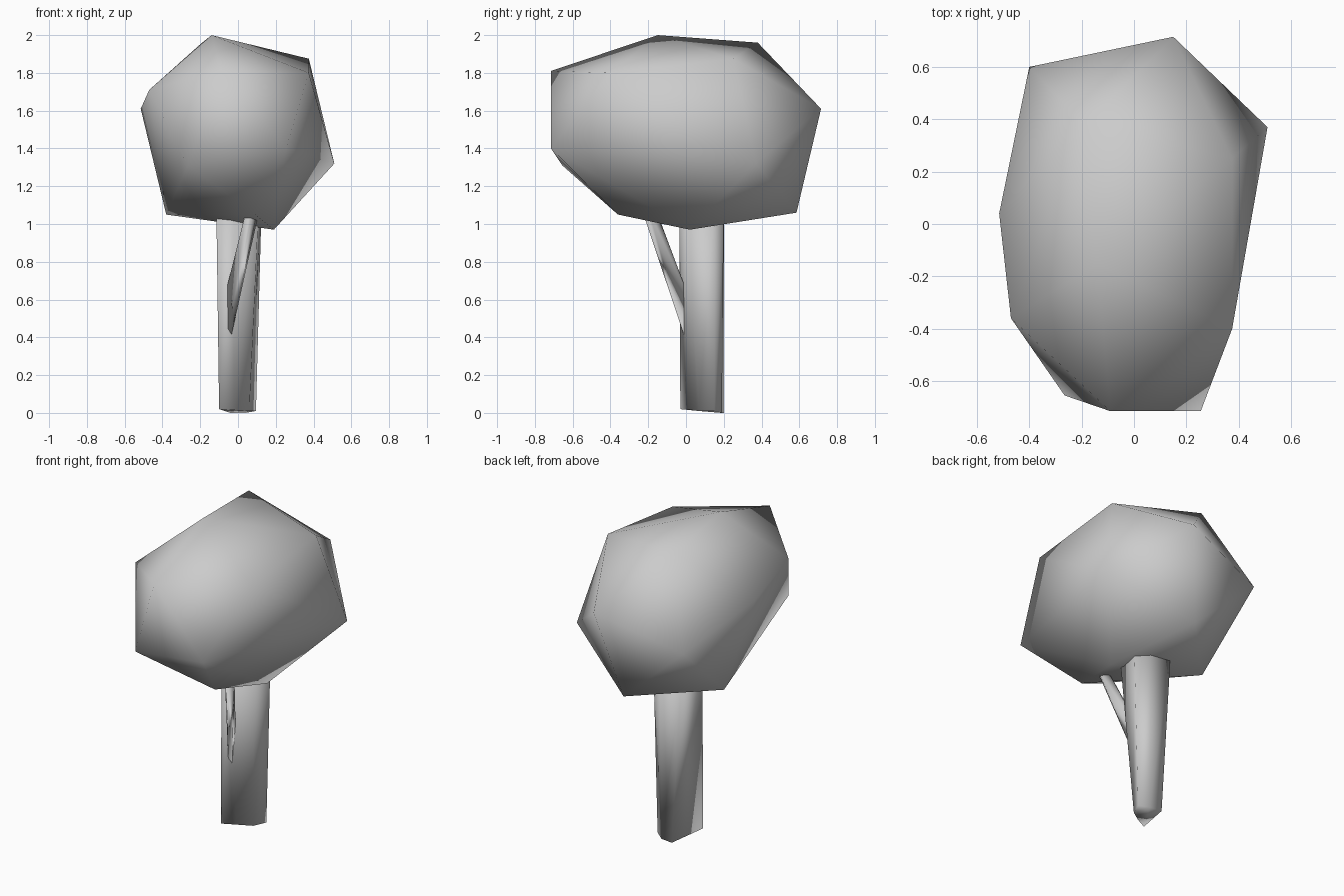
import bpy
import bmesh

cube = bpy.data.objects.get("Cube")
if cube:
    bpy.data.objects.remove(cube, do_unlink=True)

# Single plain grey for the whole tree
GREY = (0.6, 0.6, 0.6, 1)
grey = bpy.data.materials.new("plain grey")
grey.use_nodes = True
grey.diffuse_color = GREY
grey.node_tree.nodes["Principled BSDF"].inputs["Base Color"].default_value = GREY


def hull_part(name, points):
    """Wrap a faceted, smooth shaded skin around a few corner points."""
    bm = bmesh.new()
    for point in points:
        bm.verts.new(point)
    result = bmesh.ops.convex_hull(bm, input=bm.verts[:])
    loose = [v for v in bm.verts if not v.link_faces]
    bmesh.ops.delete(bm, geom=loose, context='VERTS')
    bmesh.ops.recalc_face_normals(bm, faces=bm.faces[:])
    for face in bm.faces:
        face.smooth = True
    mesh = bpy.data.meshes.new(name)
    bm.to_mesh(mesh)
    bm.free()
    mesh.materials.append(grey)
    part = bpy.data.objects.new(name, mesh)
    bpy.context.collection.objects.link(part)
    return part


def loft_part(name, lower, upper):
    """Join two matching rings with side faces and close both ends."""
    bm = bmesh.new()
    low = [bm.verts.new(p) for p in lower]
    top = [bm.verts.new(p) for p in upper]
    count = len(low)
    for i in range(count):
        j = (i + 1) % count
        bm.faces.new((low[i], low[j], top[j], top[i]))
    bm.faces.new(low[::-1])
    bm.faces.new(top)
    for face in bm.faces:
        face.smooth = True
    bmesh.ops.recalc_face_normals(bm, faces=bm.faces[:])
    mesh = bpy.data.meshes.new(name)
    bm.to_mesh(mesh)
    bm.free()
    mesh.materials.append(grey)
    part = bpy.data.objects.new(name, mesh)
    bpy.context.collection.objects.link(part)
    return part


# Leaf crown: crown corners, waist corners, then underside corners
crown_top = [(-.14, -.15, 2), (-.19, .38, 1.96), (.375, -.4, 1.8),
             (.375, .25, 1.875), (-.09, -.715, 1.81)]
crown_waist = [(.51, .37, 1.32), (.15, .715, 1.61), (-.4, .6, 1.45),
               (-.515, .04, 1.61), (-.47, -.36, 1.71),
               (.255, -.715, 1.4), (-.265, -.655, 1.31)]
crown_base = [(.19, .02, .97), (-.38, .16, 1.05), (.03, .585, 1.06), (.09, -.36, 1.05)]
hull_part("leaf_crown", crown_top + crown_waist + crown_base)

# Trunk: uneven six-sided taper reaching into the crown
trunk_foot = [(-.1, -.03, .02), (-.02, .01, .02), (.06, .07, .01),
              (.095, .15, .01), (.04, .19, 0), (-.04, .2, 0)]
trunk_head = [(-.115, 0, 1.1), (-.03, -.035, 1.1), (.11, 0, 1.1),
              (.125, .15, 1.1), (.04, .2, 1.1), (-.11, .2, 1.1)]
loft_part("trunk", trunk_foot, trunk_head)

# Side branch: thin four-sided limb leaning forward from the trunk
branch_foot = [(-.06, -.01, .41), (-.035, -.01, .41), (-.03, .02, .6), (-.075, 0, .6)]
branch_head = [(.045, -.2, 1.08), (.08, -.235, 1.08), (.115, -.2, 1.08), (.08, -.16, 1.08)]
loft_part("side_branch", branch_foot, branch_head)
